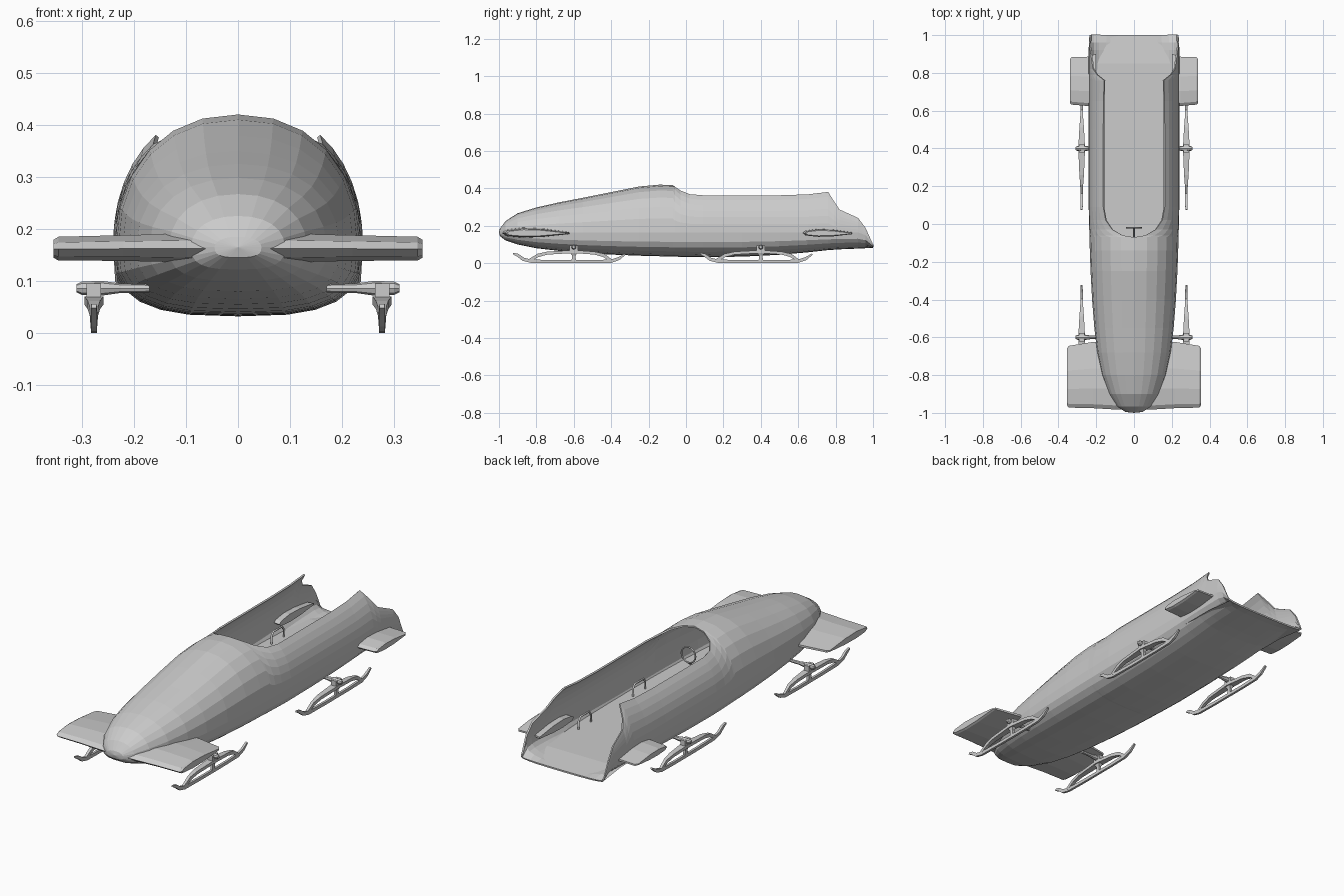
import bpy, bmesh, math
from mathutils import Vector

if "Cube" in bpy.data.objects:
    bpy.data.objects.remove(bpy.data.objects["Cube"])


def make(name, verts, faces, mirror=True):
    me = bpy.data.meshes.new(name)
    me.from_pydata(verts, [], faces)
    bm = bmesh.new()
    bm.from_mesh(me)
    bmesh.ops.remove_doubles(bm, verts=bm.verts, dist=0.0004)
    bm.to_mesh(me)
    bm.free()
    ob = bpy.data.objects.new(name, me)
    bpy.context.collection.objects.link(ob)
    if mirror:
        m = ob.modifiers.new("mirror", 'MIRROR')
        m.merge_threshold = 0.001
    return ob


def loft(name, rings, closed=True, caps=True, mirror=True):
    n = len(rings[0])
    verts = [p for r in rings for p in r]
    faces = []
    for i in range(len(rings) - 1):
        for j in range(n if closed else n - 1):
            k = (j + 1) % n
            faces.append((i*n + j, (i+1)*n + j, (i+1)*n + k, i*n + k))
    if closed and caps:
        faces.append(tuple(range(n)))
        faces.append(tuple(range(len(verts) - 1, len(verts) - n - 1, -1)))
    ob = make(name, verts, faces, mirror)
    if closed:
        bm = bmesh.new()
        bm.from_mesh(ob.data)
        bmesh.ops.recalc_face_normals(bm, faces=bm.faces)
        bm.to_mesh(ob.data)
        bm.free()
    return ob


# Hull: y, half width, bottom z, widest z, top z, rim half width (0 = closed deck)
STATIONS = [
    (-1.0, 0.0, .165, .165, .165, 0), (-.995, .045, .145, .165, .185, 0),
    (-.965, .09, .122, .165, .225, 0), (-.9, .132, .10, .165, .267, 0),
    (-.8, .17, .08, .165, .298, 0), (-.68, .195, .066, .165, .325, 0),
    (-.55, .21, .055, .165, .35, 0), (-.4, .222, .046, .165, .38, 0),
    (-.25, .23, .04, .165, .41, 0), (-.14, .234, .037, .165, .42, 0),
    (-.07, .236, .036, .165, .417, 0), (-.06, .236, .035, .165, .415, .06),
    (-.03, .237, .034, .165, .413, .115), (.02, .238, .033, .165, .415, .15),
    (.09, .24, .032, .165, .42, .163), (.3, .24, .035, .165, .42, .163),
    (.5, .24, .045, .165, .42, .163), (.65, .24, .058, .165, .425, .162),
    (.76, .24, .07, .165, .437, .158), (.79, .24, .072, .165, .43, .195),
    (.82, .24, .074, .165, .42, .217), (.92, .24, .078, .165, .42, .232),
    (.96, .239, .08, .15, .40, .2372), (1.0, .236, .08, .098, .115, .235)]
P_UP, P_LOW, N = 2.2, 2.9, 12


def section(y, w, zb, zc, zt, rx):
    top = math.acos(min(1, (rx / w) ** (P_UP / 2))) if rx else math.pi / 2
    pts = []
    for i in range(N + 1):
        f = i / N
        a = -math.pi/2 + f * 2 * math.pi/2 if f <= .5 else (f - .5) * 2 * top
        p = P_LOW if a < 0 else P_UP
        c, s = max(0, math.cos(a)), abs(math.sin(a))
        if c < 1e-6:
            c = 0
        h = zb - zc if a < 0 else zt - zc
        pts.append((w * c ** (2/p), y, zc + h * s ** (2/p)))
    return pts


hull = loft("hull", [section(*s) for s in STATIONS], closed=False)
sol = hull.modifiers.new("thickness", 'SOLIDIFY')
sol.thickness = 0.008
sol.offset = -1

# Cockpit floor
floor = [(-.75, .165, .11), (-.4, .205, .11), (0, .222, .108), (.5, .222, .108),
         (.85, .224, .105), (1.0, .226, .088)]
loft("cockpit_floor", [[(0, y, z), (w, y, z)] for y, w, z in floor], closed=False)


# Wings: lens-shaped profile lofted outwards
def wing(name, ribs):
    prof = [(0, 0), (.06, .55), (.3, 1), (.6, .85), (1, .15),
            (1, -.25), (.6, -.8), (.3, -.9), (.06, -.6)]
    loft(name, [[(x, y0 + (y1 - y0) * u, z + t * v) for u, v in prof]
                for x, y0, y1, z, t in ribs])


wing("front_bumper_wing", [(0, -.985, -.62, .162, .03), (.1, -.982, -.62, .162, .029),
                           (.22, -.975, -.625, .162, .026), (.345, -.972, -.645, .161, .024),
                           (.355, -.96, -.66, .161, .018)])
wing("rear_bumper_wing", [(.2, .62, .9, .162, .021), (.25, .625, .885, .162, .021),
                          (.33, .632, .885, .16, .021), (.34, .64, .87, .16, .015)])


# Runners: bars swept along side paths of (y, z, half height, half width)
def bar(name, yc, x, path):
    rings = []
    for i, (y, z, h, w) in enumerate(path):
        a, b = path[max(0, i-1)], path[min(len(path)-1, i+1)]
        d = Vector((b[0]-a[0], b[1]-a[1])).normalized()
        ny, nz = -d.y * h, d.x * h
        rings.append([(x - w, yc + y - ny, z - nz), (x + w, yc + y - ny, z - nz),
                      (x + w, yc + y + ny, z + nz), (x - w, yc + y + ny, z + nz)])
    loft(name, rings)


BLADE = [(-.325, .052, .004, .005), (-.30, .043, .008, .006), (-.27, .021, .009, .006),
         (-.23, .011, .009, .006), (-.1, .008, .008, .006), (.1, .008, .008, .006),
         (.2, .011, .009, .006), (.24, .024, .008, .006), (.275, .048, .004, .005)]
CARRIER = [(-.24, .014, .007, .006), (-.19, .042, .009, .008), (-.14, .054, .008, .012),
           (0, .062, .008, .018), (.11, .054, .008, .012), (.16, .042, .009, .008),
           (.2, .014, .007, .006)]
STRUT = [(0, .01, .012, .006), (0, .04, .009, .006), (0, .06, .022, .014), (0, .095, .022, .014)]
for tag, yc in (("front", -.6), ("rear", .4)):
    bar(tag + "_runner_blade", yc, .277, BLADE)
    bar(tag + "_runner_carrier", yc, .277, CARRIER)
    bar(tag + "_runner_strut", yc, .277, STRUT)
    # Axle stub, turned along x
    prof = [(.17, .008), (.225, .009), (.26, .014), (.3, .013), (.31, .008)]
    loft(tag + "_axle", [[(x, yc + r*math.cos(k*math.pi/4), .086 + r*math.sin(k*math.pi/4))
                          for k in range(8)] for x, r in prof])


# Tubes for grab handles and steering ring
def tube(name, pts, r, cyclic=False):
    cu = bpy.data.curves.new(name, 'CURVE')
    cu.dimensions = '3D'
    cu.bevel_depth = r
    cu.bevel_resolution = 1
    cu.use_fill_caps = True
    sp = cu.splines.new('POLY')
    sp.points.add(len(pts) - 1)
    for q, p in zip(sp.points, pts):
        q.co = (*p, 1)
    sp.use_cyclic_u = cyclic
    ob = bpy.data.objects.new(name, cu)
    bpy.context.collection.objects.link(ob)


for side, sx in (("left", -1), ("right", 1)):
    for tag, yc in (("front", .13), ("rear", .57)):
        tube(f"{side}_{tag}_grab_handle",
             [(sx*.175, yc + dy, z) for dy, z in ((-.05, .105), (-.05, .145), (-.035, .165),
                                                  (.035, .165), (.05, .145), (.05, .105))], .005)
tube("steering_ring", [(.04*math.cos(k*math.pi/8), -.02, .29 + .04*math.sin(k*math.pi/8))
                       for k in range(16)], .004, True)
tube("steering_column", [(0, -.02, .25), (0, -.2, .11)], .005)
